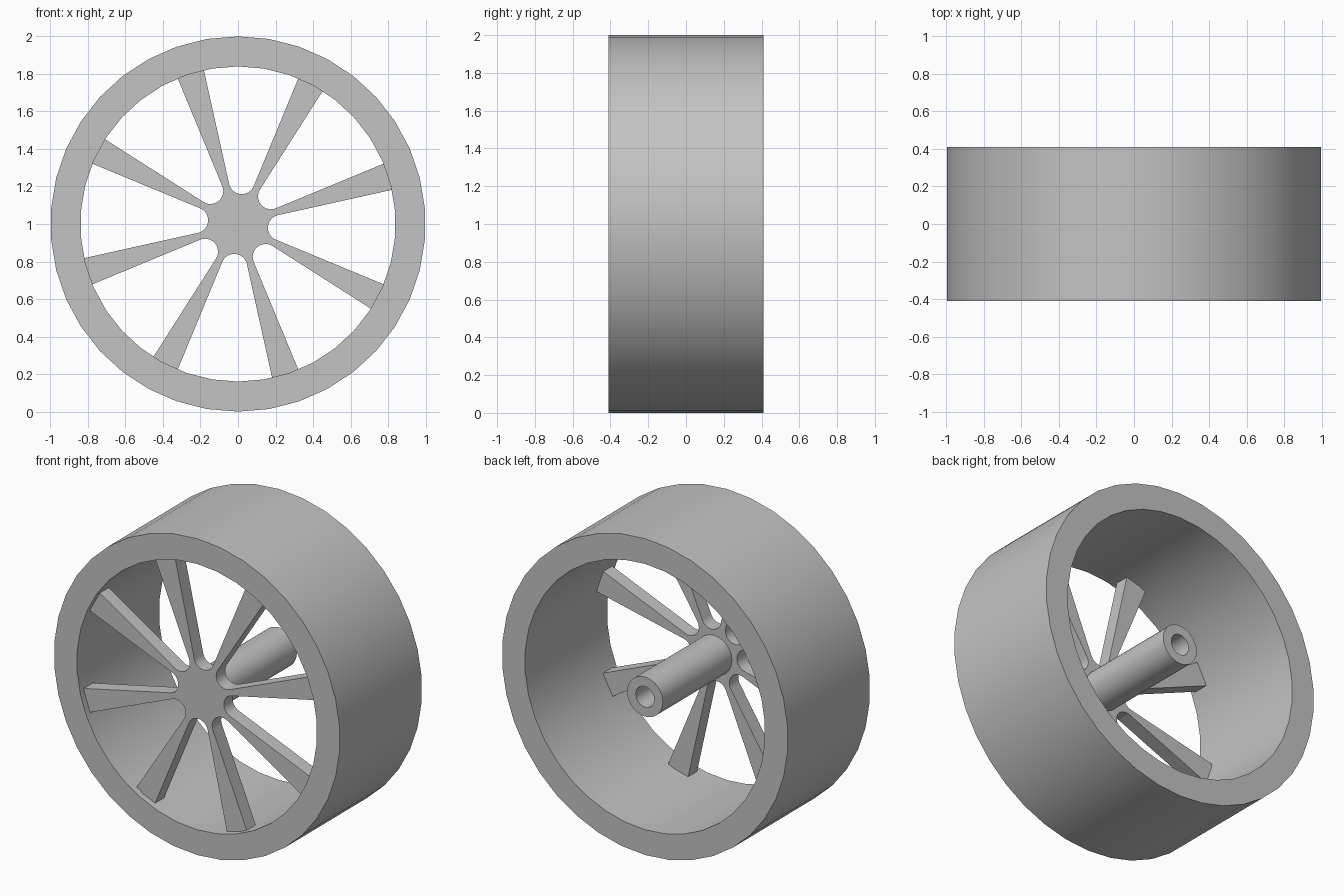
import bpy, bmesh
from math import sin, cos, pi, radians

cube = bpy.data.objects.get("Cube")
if cube:
    bpy.data.objects.remove(cube, do_unlink=True)

CENTRE_Z = 1.0
HALF_DEPTH = 0.41
SPOKE_FRONT, SPOKE_BACK = -0.37, -0.28

grey = bpy.data.materials.new("light_grey")
grey.use_nodes = True
colour = (0.55, 0.55, 0.55, 1)
grey.diffuse_color = colour
grey.node_tree.nodes["Principled BSDF"].inputs["Base Color"].default_value = colour


def finish(name, bm):
    """Turn a bmesh into a shaded object with the grey material."""
    bmesh.ops.recalc_face_normals(bm, faces=bm.faces)
    mesh = bpy.data.meshes.new(name)
    bm.to_mesh(mesh)
    bm.free()
    mesh.materials.append(grey)
    obj = bpy.data.objects.new(name, mesh)
    obj.location.z = CENTRE_Z
    bpy.context.collection.objects.link(obj)
    bpy.ops.object.select_all(action="DESELECT")
    obj.select_set(True)
    bpy.context.view_layer.objects.active = obj
    bpy.ops.object.shade_smooth_by_angle(angle=radians(30))
    return obj


def tube(name, outer, inner, front, back, sides):
    """Hollow cylinder along y, with a vertex at the top."""
    bm = bmesh.new()
    profile = [(outer, front), (outer, back), (inner, back), (inner, front)]
    rings = []
    for i in range(sides):
        a = 2 * pi * i / sides
        rings.append([bm.verts.new((r * sin(a), y, r * cos(a))) for r, y in profile])
    for i in range(sides):
        here, there = rings[i], rings[(i + 1) % sides]
        for j in range(4):
            k = (j + 1) % 4
            bm.faces.new((here[j], here[k], there[k], there[j]))
    return finish(name, bm)


def polar(radius, degrees):
    return radius * cos(radians(degrees)), radius * sin(radians(degrees))


# Wide rim
tube("rim", 1.0, 0.84, -HALF_DEPTH, HALF_DEPTH, 38)

# Hollow axle behind the hub
tube("axle", 0.125, 0.065, SPOKE_BACK - 0.02, HALF_DEPTH, 32)

# Hub and eight flared spokes, with round valleys between them
SPOKES, FIRST, FLARE = 8, 17.5, 5.0
STEP = 360 / SPOKES
GAP = STEP / 2 - FLARE
VALLEY = 0.229
FILLET = VALLEY * sin(radians(GAP))
ARC_STEPS = 12

outline = []
for i in range(SPOKES):
    spoke = FIRST + STEP * i
    valley = spoke + STEP / 2
    outline += [polar(0.846, spoke - FLARE), polar(0.846, spoke + FLARE)]
    cx, cz = polar(VALLEY, valley)
    start, sweep = valley - 90 - GAP, 180 - 2 * GAP
    for k in range(ARC_STEPS + 1):
        dx, dz = polar(FILLET, start - sweep * k / ARC_STEPS)
        outline.append((cx + dx, cz + dz))

bm = bmesh.new()
face = bm.faces.new([bm.verts.new((x, SPOKE_FRONT, z)) for x, z in outline])
extruded = bmesh.ops.extrude_face_region(bm, geom=[face], use_keep_orig=True)
moved = [v for v in extruded["geom"] if isinstance(v, bmesh.types.BMVert)]
bmesh.ops.translate(bm, verts=moved, vec=(0, SPOKE_BACK - SPOKE_FRONT, 0))
finish("hub_and_spokes", bm)
